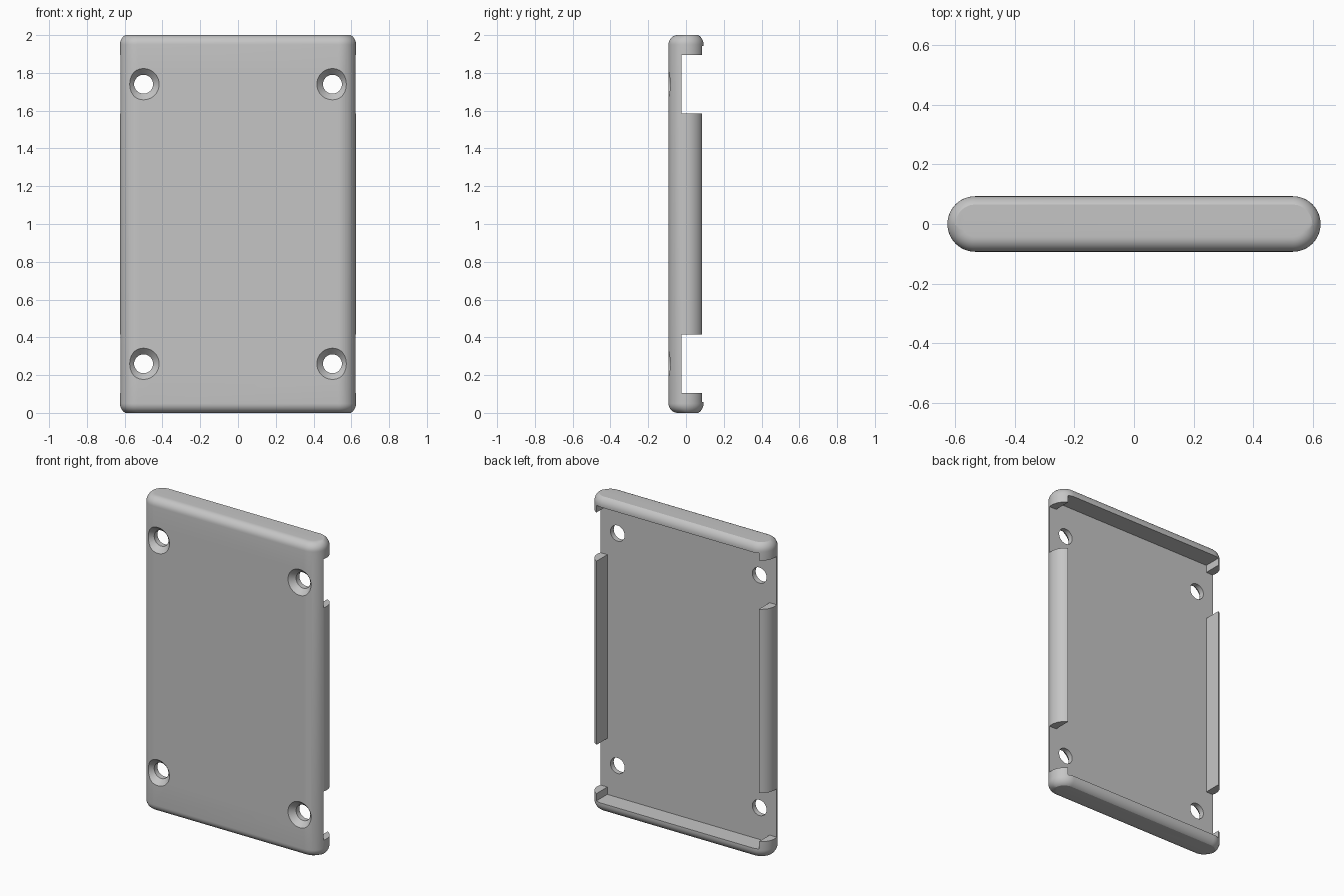
import bpy, bmesh, math
from mathutils import Matrix

if "Cube" in bpy.data.objects:
    bpy.data.objects.remove(bpy.data.objects["Cube"])

R = 0.093            # half thickness, also the side rounding
HALF_W = 0.625
HEIGHT = 2.0
FLOOR_Y = -0.025     # inner face of the plate
FILLET = 0.05
SEGS = 24

grey = bpy.data.materials.new("plain grey")
grey.use_nodes = True
colour = (0.56, 0.56, 0.56, 1)
grey.diffuse_color = colour
grey.node_tree.nodes["Principled BSDF"].inputs["Base Color"].default_value = colour


def make_object(name, bm):
    bmesh.ops.recalc_face_normals(bm, faces=bm.faces)
    mesh = bpy.data.meshes.new(name)
    bm.to_mesh(mesh)
    bm.free()
    mesh.materials.append(grey)
    obj = bpy.data.objects.new(name, mesh)
    bpy.context.collection.objects.link(obj)
    return obj


def bridge(bm, loops):
    """Join successive closed loops with quads and cap both ends."""
    for a, b in zip(loops, loops[1:]):
        for i in range(len(a)):
            j = (i + 1) % len(a)
            bm.faces.new((a[i], a[j], b[j], b[i]))
    bm.faces.new(loops[0])
    bm.faces.new(loops[-1])


def ring(bm, h, z):
    """Stadium outline pulled in by the fillet; the back keeps a crisp rim."""
    front_inset = FILLET * (1 - math.sqrt(max(0, 1 - h * h)))
    back_inset = 0.056 * (1 - math.sqrt(1 - 0.75 * h * h))
    verts = []
    for side in (1, -1):
        for i in range(SEGS + 1):
            a = math.pi * (i / SEGS - side / 2)
            back = min(max(math.sin(a) * 2 + 1, 0), 1)
            r = R - front_inset * (1 - back) - back_inset * back
            x = side * (HALF_W - R) + r * math.cos(a)
            verts.append(bm.verts.new((x, r * math.sin(a), z)))
    return verts


# Slab with rounded sides and filleted ends
bm = bmesh.new()
steps = [math.sin(i * math.pi / 16) for i in range(9)]
levels = [(h, FILLET * (1 - h)) for h in reversed(steps)]
levels += [(h, HEIGHT - FILLET * (1 - h)) for h in steps]
bridge(bm, [ring(bm, h, z) for h, z in levels])
cover = make_object("mounting_cover", bm)
bpy.context.view_layer.objects.active = cover


def cut(name, bm):
    cutter = make_object(name, bm)
    cutter.hide_render = True
    mod = cover.modifiers.new(name, "BOOLEAN")
    mod.operation = "DIFFERENCE"
    mod.solver = "EXACT"
    mod.object = cutter
    bpy.ops.object.modifier_apply(modifier=mod.name)
    bpy.data.objects.remove(cutter)


def cut_box(name, half_x, z0, z1):
    bm = bmesh.new()
    depth = 0.4
    bmesh.ops.create_cube(bm, size=1)
    bmesh.ops.scale(bm, vec=(half_x * 2, depth, z1 - z0), verts=bm.verts)
    bmesh.ops.translate(bm, vec=(0, FLOOR_Y + depth / 2, (z0 + z1) / 2), verts=bm.verts)
    cut(name, bm)


# Open back pocket, then the side notches near each end
cut_box("pocket", 0.572, 0.058, HEIGHT - 0.058)
cut_box("lower_notch", 0.8, 0.105, 0.415)
cut_box("upper_notch", 0.8, HEIGHT - 0.415, HEIGHT - 0.105)

# Countersunk screw holes: revolved profile of (radius, y)
profile = [(0.092, -0.103), (0.05, -0.058), (0.05, 0.05)]
turn = Matrix.Rotation(math.pi / 2, 4, "X")
for x in (-0.5, 0.5):
    for z in (0.26, HEIGHT - 0.26):
        bm = bmesh.new()
        bridge(bm, [
            bmesh.ops.create_circle(bm, segments=40, radius=r,
                                    matrix=Matrix.Translation((x, y, z)) @ turn)["verts"]
            for r, y in profile])
        cut("screw_hole", bm)

# Smooth rounded surfaces, crisp edges
bpy.ops.object.select_all(action="DESELECT")
cover.select_set(True)
bpy.ops.object.shade_smooth_by_angle(angle=math.radians(25))
